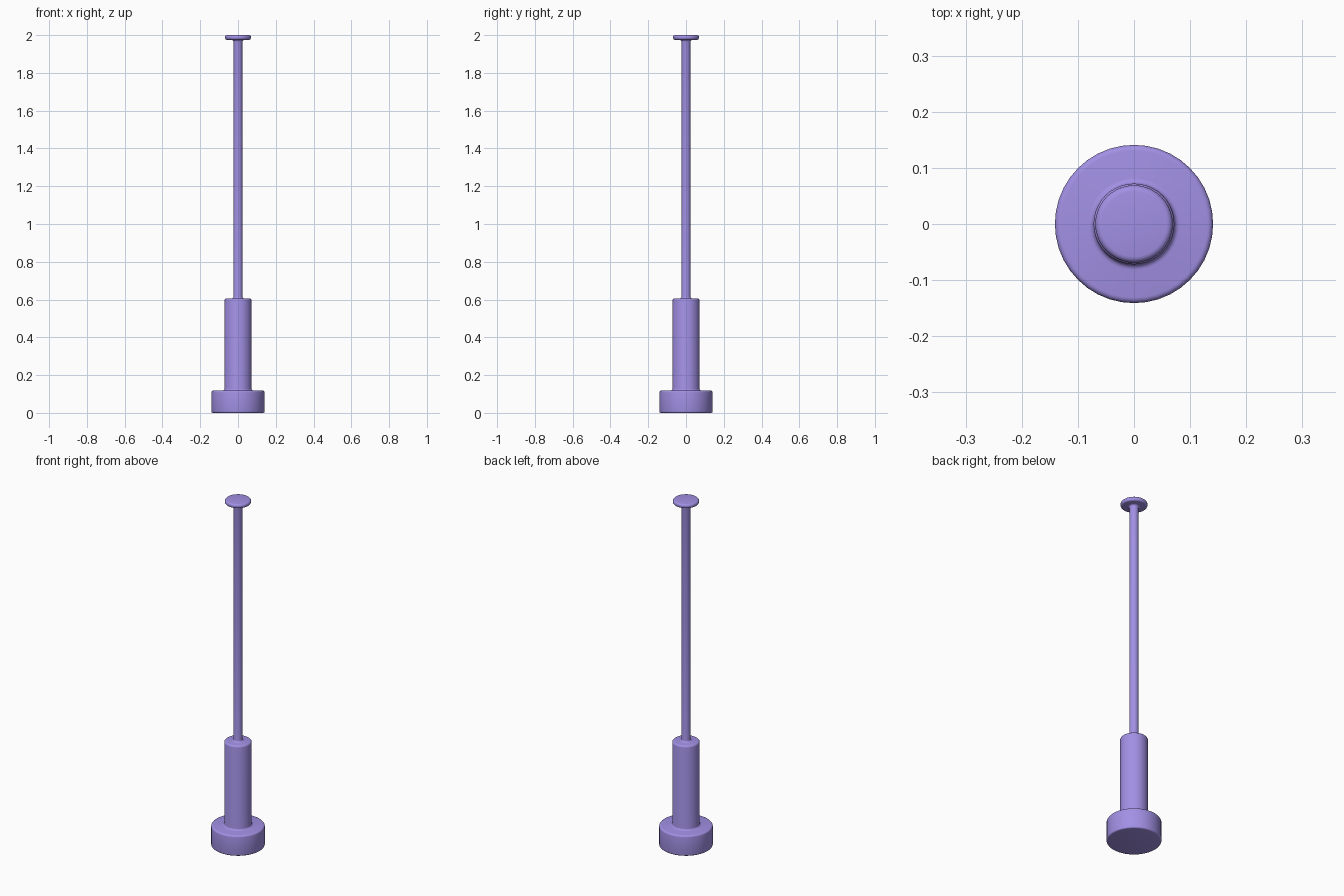
import bpy, bmesh, math
from mathutils import Vector

if "Cube" in bpy.data.objects:
    bpy.data.objects.remove(bpy.data.objects["Cube"])

SIDES = 40
STEPS = 4

# Turned outline from bottom to top: radius, height, corner rounding
CORNERS = [
    (0.0, 0.0, 0),
    (0.141, 0.0, 0.008), (0.141, 0.118, 0.01),     # foot
    (0.072, 0.118, 0.01), (0.072, 0.605, 0.01),    # sleeve
    (0.024, 0.605, 0.01), (0.024, 1.975, 0.01),    # rod
    (0.069, 1.975, 0.011), (0.069, 2.0, 0.011),    # cap
    (0.0, 2.0, 0),
]


def rounded_profile(corners):
    """Replace each right-angle corner by a quarter arc."""
    pts = []
    for i, (r, z, f) in enumerate(corners):
        p = Vector((r, z))
        if f == 0:
            pts.append(p)
            continue
        a = (Vector(corners[i - 1][:2]) - p).normalized() * f
        b = (Vector(corners[i + 1][:2]) - p).normalized() * f
        for k in range(STEPS + 1):
            t = math.pi / 2 * k / STEPS
            pts.append(p + a * (1 - math.sin(t)) + b * (1 - math.cos(t)))
    return pts


def lathe(name, profile):
    """Spin the profile around z into a closed solid."""
    bm = bmesh.new()
    verts = [bm.verts.new((p.x, 0, p.y)) for p in profile]
    edges = [bm.edges.new(pair) for pair in zip(verts, verts[1:])]
    bmesh.ops.spin(bm, geom=verts + edges, cent=(0, 0, 0), axis=(0, 0, 1),
                   angle=math.tau, steps=SIDES)
    bmesh.ops.remove_doubles(bm, verts=bm.verts, dist=0.0001)
    bmesh.ops.recalc_face_normals(bm, faces=bm.faces)
    mesh = bpy.data.meshes.new(name)
    bm.to_mesh(mesh)
    bm.free()
    obj = bpy.data.objects.new(name, mesh)
    bpy.context.collection.objects.link(obj)
    return obj


# One turned piece: foot, sleeve, slim rod and cap
post = lathe("stepped_post", rounded_profile(CORNERS))

purple = bpy.data.materials.new("purple")
purple.diffuse_color = (0.36, 0.28, 0.78, 1)
purple.use_nodes = True
purple.node_tree.nodes["Principled BSDF"].inputs["Base Color"].default_value = purple.diffuse_color
post.data.materials.append(purple)

bpy.context.view_layer.objects.active = post
post.select_set(True)
bpy.ops.object.shade_smooth_by_angle(angle=math.radians(35))
